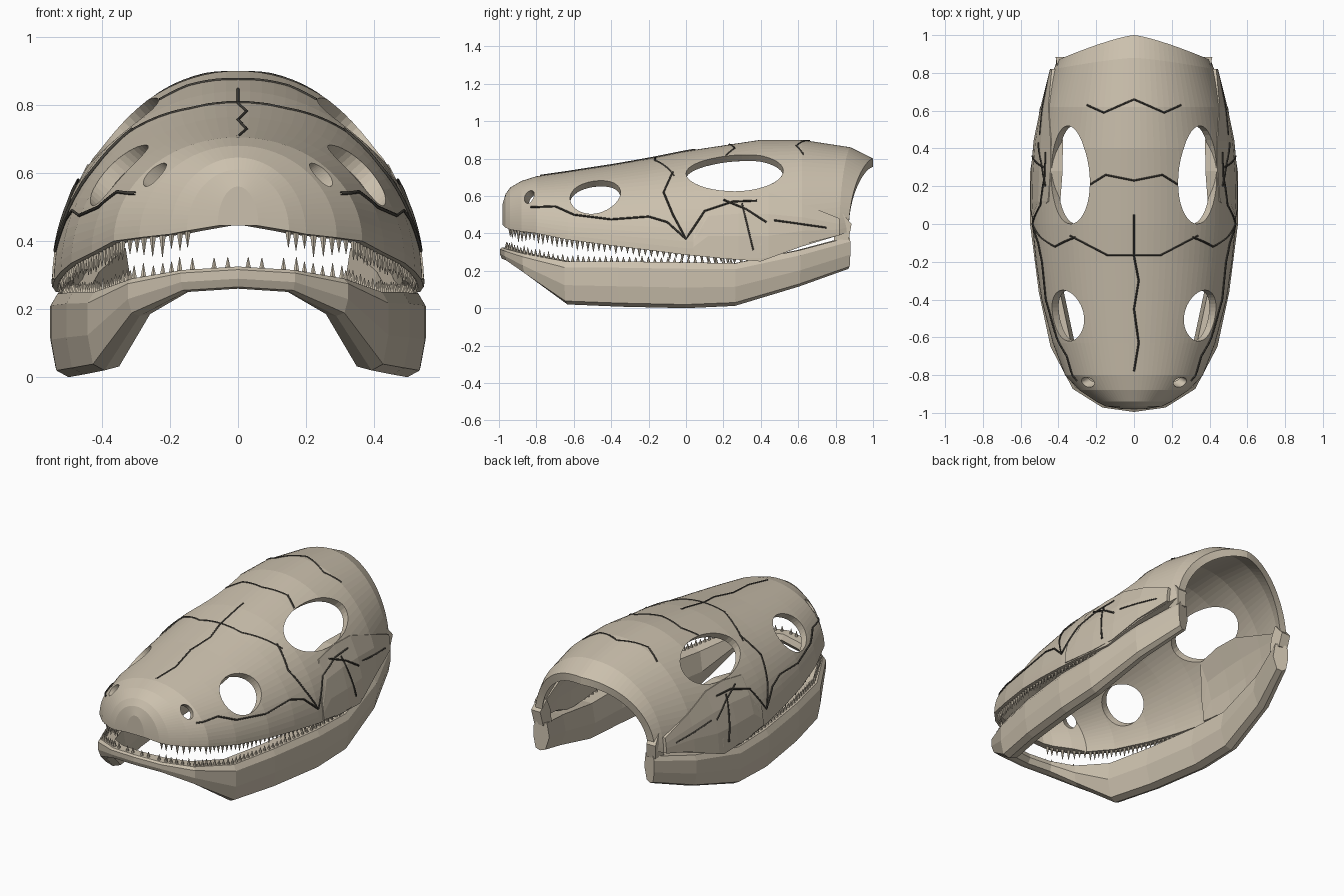
import bpy, bmesh, random
from math import sin, cos, pi, sqrt
from mathutils import Vector, Matrix

if "Cube" in bpy.data.objects:
    bpy.data.objects.remove(bpy.data.objects["Cube"])

random.seed(4)


def material(name, col):
    m = bpy.data.materials.new(name)
    m.diffuse_color = (*col, 1)
    m.use_nodes = True
    m.node_tree.nodes["Principled BSDF"].inputs["Base Color"].default_value = m.diffuse_color
    return m


BONE = material("bone", (0.60, 0.53, 0.42))
DARK = material("suture_dark", (0.06, 0.055, 0.045))


def make(name, bm, mat=BONE):
    bmesh.ops.recalc_face_normals(bm, faces=bm.faces)
    me = bpy.data.meshes.new(name)
    bm.to_mesh(me)
    bm.free()
    ob = bpy.data.objects.new(name, me)
    bpy.context.collection.objects.link(ob)
    me.materials.append(mat)
    return ob


# Skull stations: y, half width, lower edge z, top z, rear sweep of the sides
ST = [(-.98, .06, .445, .56, 0), (-.965, .15, .43, .61, 0), (-.94, .20, .42, .645, 0),
      (-.88, .29, .41, .68, 0), (-.8, .365, .40, .705, 0), (-.63, .43, .365, .73, 0),
      (-.4, .49, .335, .765, 0), (-.2, .52, .31, .80, 0), (0, .54, .285, .84, 0),
      (.2, .545, .265, .87, 0), (.4, .535, .25, .90, 0), (.62, .49, .33, .90, 0),
      (.88, .425, .39, .86, .06), (1.0, .40, .41, .80, .13)]


def station(y):
    y = min(max(y, ST[0][0]), ST[-1][0])
    for a, b in zip(ST, ST[1:]):
        if y <= b[0]:
            f = (y - a[0]) / (b[0] - a[0])
            return [p + (q - p) * f for p, q in zip(a, b)]


def side_x(y, z):
    _, w, zb, zt, _ = station(y)
    s = min(max((z - zb) / (zt - zb), 0), 1)
    return w * sqrt(1 - s * s)


def top_z(x, y):
    _, w, zb, zt, _ = station(y)
    return zb + (zt - zb) * sqrt(max(0, 1 - (x / w) ** 2))


# Skull roof: closed shell from an outer and an inner arched loft
N, T = 48, .045
bm = bmesh.new()


def loft(inner):
    rows = []
    for i, (y, w, zb, zt, sh) in enumerate(ST):
        h = zt - zb
        if inner:
            w, h = max(w - T, .02), max(h - T, .03)
            y += .04 if i < 4 else 0
        rows.append([bm.verts.new((w * cos(pi * k / N),
                                   y - sh * abs(cos(pi * k / N)) ** 1.3,
                                   zb + h * sin(pi * k / N))) for k in range(N + 1)])
    for a, b in zip(rows, rows[1:]):
        for k in range(N):
            bm.faces.new((a[k], a[k + 1], b[k + 1], b[k]))
    bm.faces.new(rows[0])
    return rows


out, inn = loft(False), loft(True)
for k in (0, N):
    for i in range(len(ST) - 1):
        bm.faces.new((out[i][k], out[i + 1][k], inn[i + 1][k], inn[i][k]))
for k in range(N):
    bm.faces.new((out[-1][k], out[-1][k + 1], inn[-1][k + 1], inn[-1][k]))
bm.faces.new((out[0][0], out[0][N], inn[0][N], inn[0][0]))
skull = make("skull_roof", bm)

# Openings: eye sockets, temporal windows, nostrils
bm = bmesh.new()
for s in (1, -1):
    for c, axis, ry, rt in (((.35, -.485, .595), (.75, 0, .66), .135, .12),
                            ((.34, .26, .725), (.7, 0, .71), .26, .14),
                            ((.23, -.83, .585), (.75, -.4, .55), .03, .045)):
        z = Vector((s * axis[0], axis[1], axis[2])).normalized()
        x = (Vector((0, 1, 0)) - z * z.y).normalized()
        y = z.cross(x)
        m = Matrix((x, y, z)).transposed().to_4x4()
        m.translation = (s * c[0], c[1], c[2])
        bmesh.ops.create_cone(bm, cap_ends=True, segments=40, radius1=1, radius2=1, depth=1,
                              matrix=m @ Matrix.Diagonal((ry, rt, .34, 1)))
cutter = make("opening_cutter", bm)
cutter.hide_render = True
mod = skull.modifiers.new("openings", "BOOLEAN")
mod.operation, mod.object, mod.solver = "DIFFERENCE", cutter, "EXACT"
bpy.context.view_layer.objects.active = skull
bpy.ops.object.modifier_apply(modifier=mod.name)
bpy.data.objects.remove(cutter)

# Cheek plates: thick panels hugging the rear sides; quadrate wedges behind them
for s, side in ((1, "right"), (-1, "left")):
    bm = bmesh.new()
    rows = []
    for y, lo, hi in ((.04, .29, .40), (.12, .28, .60), (.28, .265, .625), (.44, .27, .62),
                      (.62, .34, .56), (.82, .39, .48)):
        zs = [lo + (hi - lo) * k / 3 for k in range(4)]
        o = [bm.verts.new((s * (side_x(y, z) + .005), y, z)) for z in zs]
        i = [bm.verts.new((s * (side_x(y, z) - .06), y, z)) for z in reversed(zs)]
        rows.append(o + i)
    for a, b in zip(rows, rows[1:]):
        for k in range(8):
            j = (k + 1) % 8
            bm.faces.new((a[k], a[j], b[j], b[k]))
    bm.faces.new(rows[0])
    bm.faces.new(rows[-1])
    make("cheek_plate_" + side, bm)

    bm = bmesh.new()
    f = [[bm.verts.new((s * (x + dx), y, z)) for y, z, dx in
          ((.79, .36, 0), (.87, .365, 0), (.885, .45, .01), (.835, .51, 0), (.80, .44, 0))]
         for x in (.345, .405)]
    for k in range(5):
        j = (k + 1) % 5
        bm.faces.new((f[0][k], f[0][j], f[1][j], f[1][k]))
    bm.faces.new(f[0])
    bm.faces.new(f[1])
    make("quadrate_" + side, bm)

# Lower jaw: faceted section swept round a U path (x, y, bottom z, top z, half width)
JAW = [(0, -.955, .26, .325, .04), (.15, -.93, .25, .315, .045), (.28, -.84, .18, .29, .055),
       (.38, -.63, .02, .25, .065), (.44, -.35, .008, .25, .065), (.485, 0, 0, .245, .065),
       (.49, .26, .012, .24, .062), (.445, .6, .115, .31, .055), (.36, .865, .21, .38, .045)]
SECTION = [(-.7, 1), (.7, 1), (1, .86), (1, .45), (.75, .08), (.2, 0), (-.5, .05), (-1, .5)]
path = [(-p[0], *p[1:]) for p in reversed(JAW[1:])] + JAW
bm = bmesh.new()
rings = []
for i, (x, y, zb, zt, hw) in enumerate(path):
    a, b = path[max(i - 1, 0)], path[min(i + 1, len(path) - 1)]
    t = Vector((b[0] - a[0], b[1] - a[1])).normalized()
    rings.append([bm.verts.new((x + t.y * n * hw, y - t.x * n * hw, zb + (zt - zb) * f))
                  for n, f in SECTION])
for a, b in zip(rings, rings[1:]):
    for k in range(8):
        j = (k + 1) % 8
        bm.faces.new((a[k], a[j], b[j], b[k]))
bm.faces.new(rings[0])
bm.faces.new(rings[-1])
make("lower_jaw", bm)


# Teeth: small cones along both edges
def tooth(bm, x, y, z, h, up):
    r = .008 + abs(h) * .08
    for s in (1, -1):
        m = Matrix.Translation((s * x, y, z + h * (.4 if up else -.4)))
        bmesh.ops.create_cone(bm, cap_ends=True, segments=6, radius1=r if up else .001,
                              radius2=.001 if up else r, depth=h * 1.2, matrix=m)


upper, lower = bmesh.new(), bmesh.new()
n = 44
for i in range(n):
    s = i / (n - 1)
    y = -.955 + 1.235 * s ** 1.25
    _, w, zb, _, _ = station(y)
    tooth(upper, w - .022, y + .015, zb, (.06 - .03 * s) * random.uniform(.65, 1.1), False)
    y = -.95 + 1.2 * s ** 1.4
    for a, b in zip(JAW, JAW[1:]):
        if a[1] - .01 <= y <= b[1]:
            f = (y - a[1]) / (b[1] - a[1])
            p = [u + (v - u) * f for u, v in zip(a, b)]
            tooth(lower, p[0] + .025 * min(1, s * 5), y - .01, p[3],
                  (.04 - .012 * s) * random.uniform(.7, 1.1), True)
            break
make("upper_teeth", upper)
make("lower_teeth", lower)

# Sutures: thin dark lines projected on the skull surface
cu = bpy.data.curves.new("sutures", "CURVE")
cu.dimensions, cu.bevel_depth, cu.bevel_resolution = "3D", .005, 0


def suture(pts, project):
    line = []
    for a, b in zip(pts, pts[1:]):
        line += [project(*(p + (q - p) * k / 5 for p, q in zip(a, b))) for k in range(5)]
    line.append(project(*pts[-1]))
    sp = cu.splines.new("POLY")
    sp.points.add(len(line) - 1)
    for p, c in zip(sp.points, line):
        p.co = (*c, 1)


for pts in ([(0, .05), (0, -.17), (.025, -.3), (0, -.45), (.025, -.63), (0, -.78)],
            [(-.25, .63), (-.16, .59), (0, .66), (.16, .59), (.25, .63)],
            [(-.23, .21), (-.15, .26), (0, .23), (.15, .26), (.23, .21)],
            [(-.34, -.06), (-.14, -.165), (.14, -.165), (.34, -.06)]):
    suture(pts, lambda x, y: (x, y, top_z(x, y)))
for s in (1, -1):
    for pts in ([(-.07, .73), (-.12, .62), (-.07, .50), (.0, .37), (.1, .52), (.25, .57), (.38, .575)],
                [(-.83, .54), (-.7, .545), (-.6, .50), (-.4, .475), (-.2, .49), (-.1, .46), (0, .37)],
                [(.2, .58), (.32, .53), (.43, .46)], [(.3, .56), (.36, .31)],
                [(.47, .47), (.75, .43)]):
        suture(pts, lambda y, z: (s * (side_x(y, z) + .004), y, z))
cu.materials.append(DARK)
bpy.context.collection.objects.link(bpy.data.objects.new("sutures", cu))
